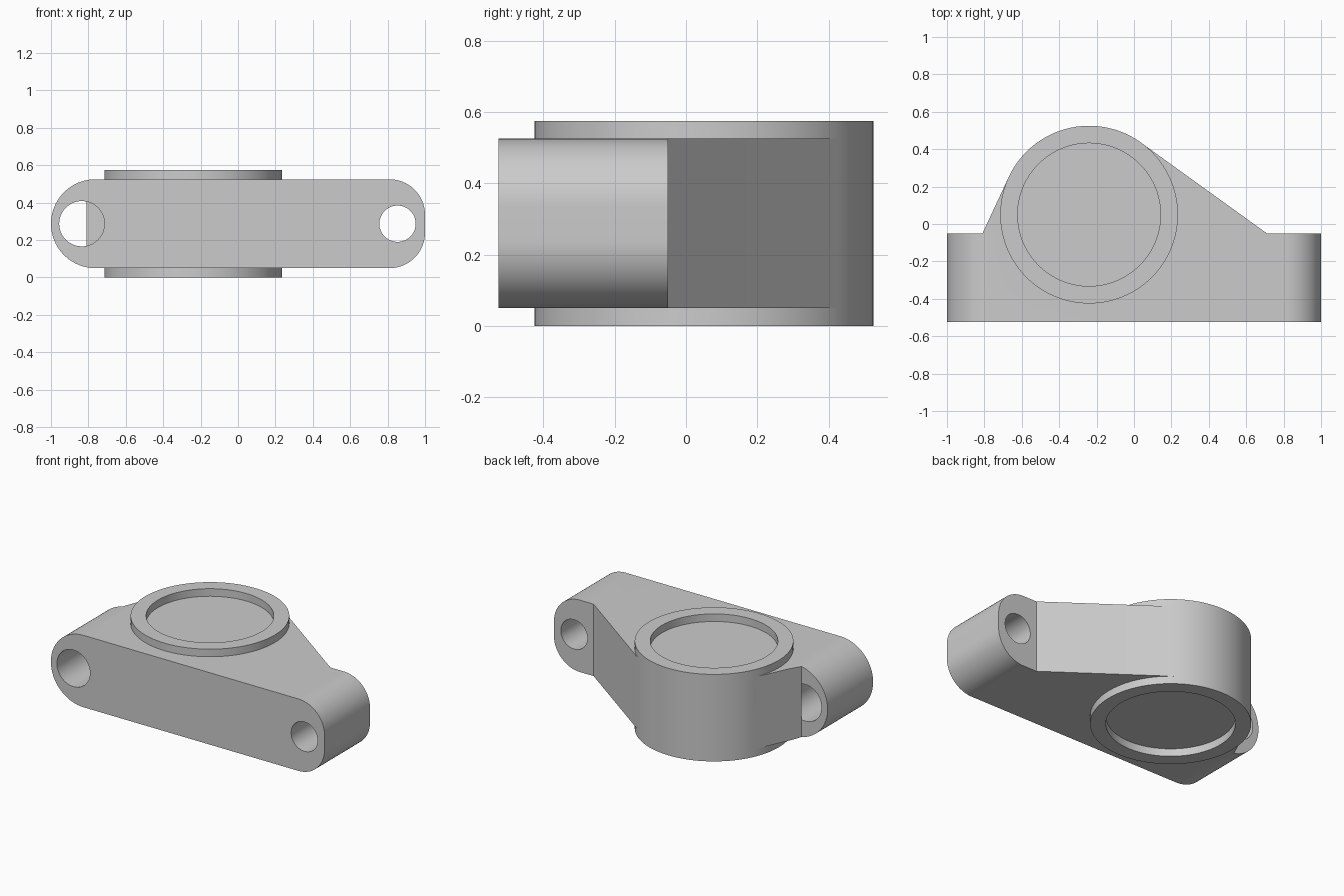
import bpy, bmesh, math
from math import sin, cos, pi, radians
from mathutils import Vector

default = bpy.data.objects.get("Cube")
if default:
    bpy.data.objects.remove(default, do_unlink=True)

grey = bpy.data.materials.new("plain grey")
grey.use_nodes = True
colour = (0.6, 0.6, 0.6, 1)
grey.diffuse_color = colour
grey.node_tree.nodes["Principled BSDF"].inputs["Base Color"].default_value = colour

BOSS = Vector((-0.24, 0.05))
RADIUS = 0.475
LOW, HIGH, TOP = 0.05, 0.525, 0.575
FRONT, EAR_BACK = -0.525, -0.05
MID = (LOW + HIGH) / 2


def prism(name, points, start, vector):
    """Extrude a closed outline of 3D points along a vector."""
    bm = bmesh.new()
    offset = Vector(start)
    face = bm.faces.new([bm.verts.new(Vector(p) + offset) for p in points])
    result = bmesh.ops.extrude_face_region(bm, geom=[face])
    moved = [v for v in result["geom"] if isinstance(v, bmesh.types.BMVert)]
    bmesh.ops.translate(bm, verts=moved, vec=vector)
    bmesh.ops.recalc_face_normals(bm, faces=bm.faces)
    mesh = bpy.data.meshes.new(name)
    bm.to_mesh(mesh)
    bm.free()
    obj = bpy.data.objects.new(name, mesh)
    bpy.context.collection.objects.link(obj)
    obj.data.materials.append(grey)
    return obj


def arc(cx, cy, r, a, b, steps):
    return [(cx + r * cos(a + (b - a) * i / steps),
             cy + r * sin(a + (b - a) * i / steps)) for i in range(steps + 1)]


def upright_cylinder(name, r, z0, z1):
    ring = arc(BOSS.x, BOSS.y, r, 0, 2 * pi, 128)[:-1]
    return prism(name, [(x, y, 0) for x, y in ring], (0, 0, z0), (0, 0, z1 - z0))


def combine(target, other, operation):
    mod = target.modifiers.new(operation, "BOOLEAN")
    mod.operation = operation
    mod.solver = "EXACT"
    mod.object = other
    bpy.context.view_layer.objects.active = target
    bpy.ops.object.modifier_apply(modifier=mod.name)
    bpy.data.objects.remove(other, do_unlink=True)


def tangent(point, side):
    """Point where a line from the given point touches the boss."""
    d = Vector(point) - BOSS
    a = math.atan2(d.y, d.x) + side * math.acos(RADIUS / d.length)
    r = RADIUS - 0.0004
    return (BOSS.x + r * cos(a), BOSS.y + r * sin(a))


# Bar with rounded ends, extruded front to back
rl, rr = (HIGH - LOW) / 2, 0.19
outline = (arc(1 - rr, LOW + rr, rr, -pi / 2, 0, 24)
           + arc(1 - rr, HIGH - rr, rr, 0, pi / 2, 24)
           + arc(-1 + rl, MID, rl, pi / 2, 3 * pi / 2, 48))
bracket = prism("bracket_body", [(x, 0, z) for x, z in outline],
                (0, FRONT, 0), (0, 1.0, 0))

# Plan shape: two ears and webs running tangent to the boss
left_root, right_root = (-0.81, EAR_BACK), (0.71, EAR_BACK)
plan = [(-1.1, FRONT - 0.1), (1.1, FRONT - 0.1), (1.1, EAR_BACK), right_root,
        tangent(right_root, 1), tuple(BOSS), tangent(left_root, -1),
        left_root, (-1.1, EAR_BACK)]
combine(bracket, prism("plan_cutter", [(x, y, 0) for x, y in plan],
                       (0, 0, -0.1), (0, 0, 0.8)), "INTERSECT")

# Round boss with a shallow recess at both ends
combine(bracket, upright_cylinder("boss", RADIUS, 0, TOP), "UNION")
for z0, z1 in ((-0.1, LOW), (HIGH, TOP + 0.1)):
    combine(bracket, upright_cylinder("recess", 0.382, z0, z1), "DIFFERENCE")

# Bolt holes through the ears
for x, r in ((-0.835, 0.121), (0.853, 0.097)):
    ring = arc(x, MID, r, 0, 2 * pi, 64)[:-1]
    combine(bracket, prism("bolt_hole", [(px, 0, pz) for px, pz in ring],
                           (0, FRONT - 0.1, 0), (0, EAR_BACK - FRONT + 0.101, 0)),
            "DIFFERENCE")

# Smooth curved walls, sharp edges kept
bpy.ops.object.select_all(action="DESELECT")
bracket.select_set(True)
bpy.context.view_layer.objects.active = bracket
bpy.ops.object.shade_smooth_by_angle(angle=radians(20))
